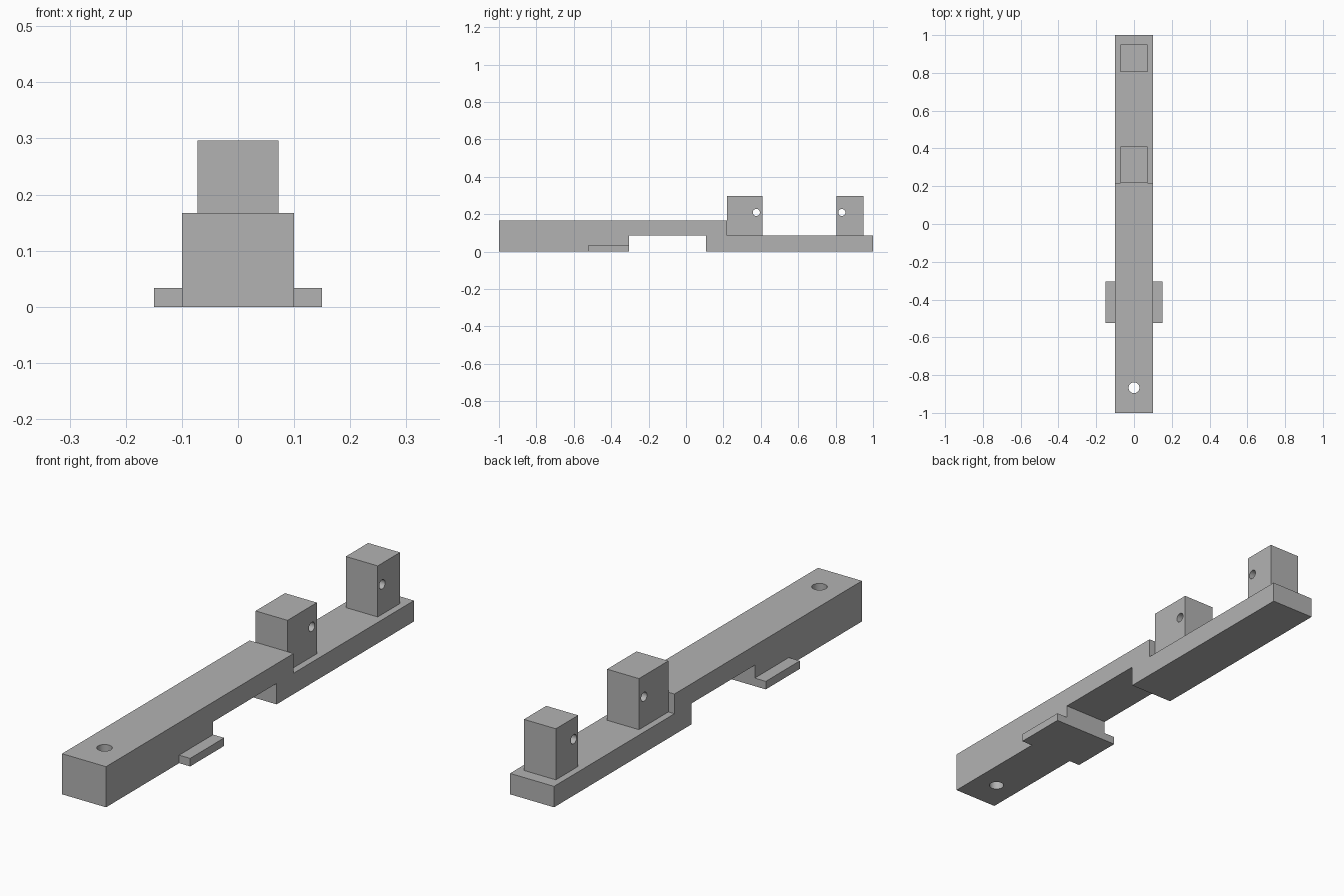
import bpy
import bmesh
from math import pi

default = bpy.data.objects.get("Cube")
if default:
    bpy.data.objects.remove(default, do_unlink=True)

grey = bpy.data.materials.new("plain grey")
grey.use_nodes = True
COLOUR = (0.45, 0.45, 0.45, 1)
grey.diffuse_color = COLOUR
grey.node_tree.nodes["Principled BSDF"].inputs["Base Color"].default_value = COLOUR


def extrude_profile(name, points, x0, x1):
    """Extrude a closed (y, z) outline from x0 to x1."""
    bm = bmesh.new()
    face = bm.faces.new([bm.verts.new((x0, y, z)) for y, z in points])
    new = bmesh.ops.extrude_face_region(bm, geom=[face])["geom"]
    verts = [g for g in new if isinstance(g, bmesh.types.BMVert)]
    bmesh.ops.translate(bm, verts=verts, vec=(x1 - x0, 0, 0))
    bmesh.ops.recalc_face_normals(bm, faces=bm.faces)
    mesh = bpy.data.meshes.new(name)
    bm.to_mesh(mesh)
    bm.free()
    mesh.materials.append(grey)
    obj = bpy.data.objects.new(name, mesh)
    bpy.context.collection.objects.link(obj)
    return obj


def box(name, x0, x1, y0, y1, z0, z1):
    return extrude_profile(name, [(y0, z0), (y1, z0), (y1, z1), (y0, z1)], x0, x1)


def drill(obj, location, radius, rotation=(0, 0, 0)):
    """Cut a round through hole, then discard the cutter."""
    bpy.ops.mesh.primitive_cylinder_add(vertices=32, radius=radius, depth=1,
                                        location=location, rotation=rotation)
    cutter = bpy.context.object
    cutter.hide_render = True
    cutter.data.materials.append(grey)
    mod = obj.modifiers.new("hole", "BOOLEAN")
    mod.object = cutter
    mod.solver = "EXACT"
    bpy.ops.object.select_all(action="DESELECT")
    bpy.context.view_layer.objects.active = obj
    obj.select_set(True)
    bpy.ops.object.modifier_apply(modifier=mod.name)
    bpy.data.objects.remove(cutter, do_unlink=True)
    bpy.ops.object.shade_smooth_by_angle()


# Stepped bar with a notch underneath
TOP, DECK, STEP = 0.167, 0.086, 0.218
NOTCH_FRONT, NOTCH_BACK = -0.304, 0.108
bar = extrude_profile("stepped_bar", [
    (-1, 0), (NOTCH_FRONT, 0), (NOTCH_FRONT, DECK), (NOTCH_BACK, DECK),
    (NOTCH_BACK, 0), (1, 0), (1, DECK), (STEP, DECK), (STEP, TOP), (-1, TOP),
], -0.1, 0.1)
drill(bar, (0, -0.867, 0.1), 0.029)

# Thin side tabs
for name, side in (("left_tab", 1), ("right_tab", -1)):
    box(name, *sorted((side * 0.1, side * 0.15)), -0.525, NOTCH_FRONT, 0, 0.033)

# Upright posts with cross holes
for name, y0, y1, hole_y in (("middle_post", STEP, 0.409, 0.376),
                             ("rear_post", 0.804, 0.949, 0.833)):
    post = box(name, -0.0725, 0.0725, y0, y1, DECK, 0.296)
    drill(post, (0, hole_y, 0.209), 0.019, (0, pi / 2, 0))
